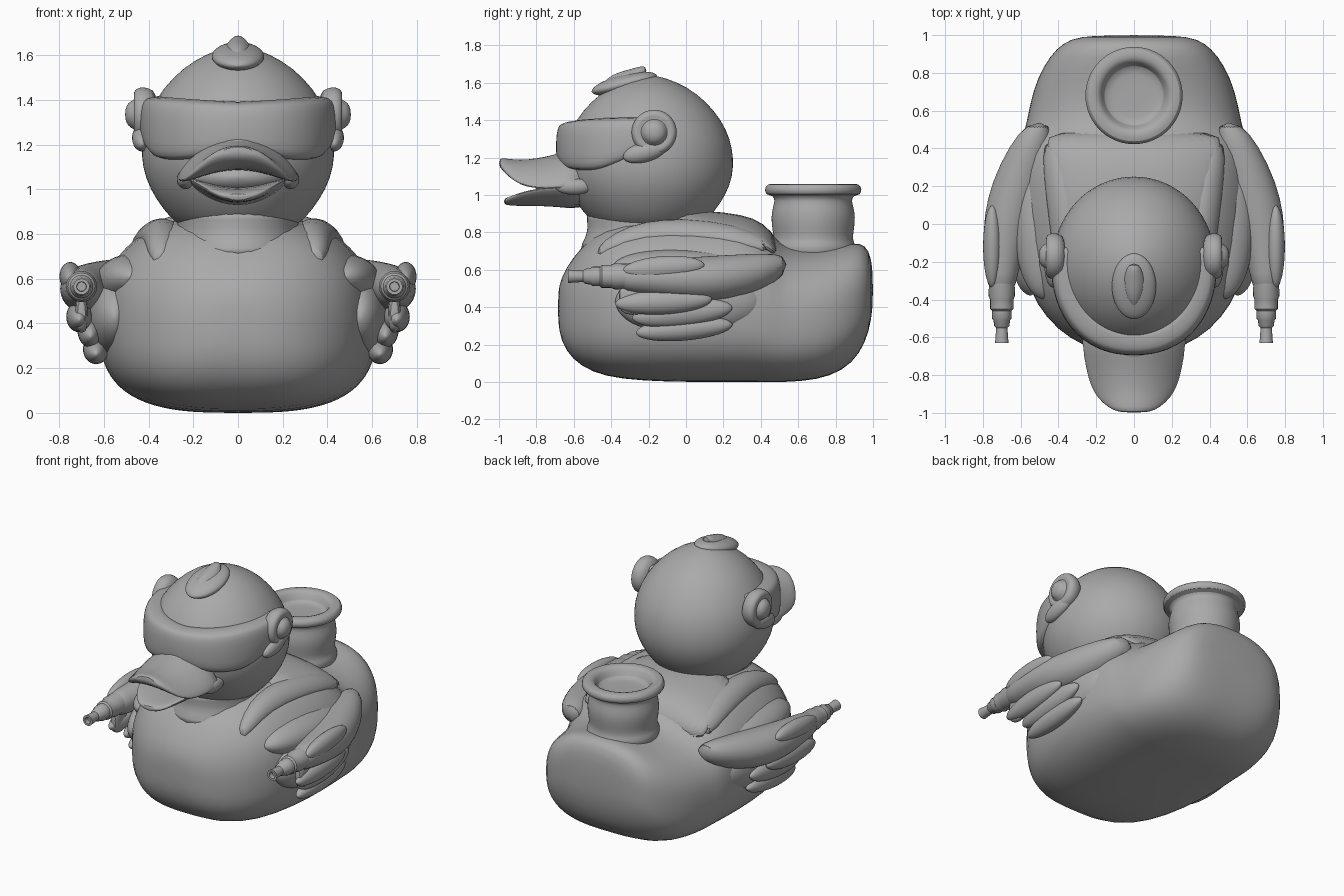
import bpy, bmesh
from math import sin, cos, pi, radians
from mathutils import Matrix

cube = bpy.data.objects.get("Cube")
if cube:
    bpy.data.objects.remove(cube, do_unlink=True)

grey = bpy.data.materials.new("plain_grey")
grey.use_nodes = True
grey.diffuse_color = (0.4, 0.4, 0.4, 1)
grey.node_tree.nodes["Principled BSDF"].inputs["Base Color"].default_value = (0.4, 0.4, 0.4, 1)


def spow(v, p):
    return (1 if v >= 0 else -1) * abs(v) ** p


def skin(name, rings, mirror=False, subsurf=1, sharp=50):
    """Join matching closed rings into a capped tube."""
    bm = bmesh.new()
    vs = [[bm.verts.new(p) for p in r] for r in rings]
    n = len(rings[0])
    for a, b in zip(vs, vs[1:]):
        for i in range(n):
            j = (i + 1) % n
            bm.faces.new((a[i], a[j], b[j], b[i]))
    bm.faces.new(vs[0][::-1])
    bm.faces.new(vs[-1])
    bmesh.ops.recalc_face_normals(bm, faces=bm.faces[:])
    me = bpy.data.meshes.new(name)
    bm.to_mesh(me)
    bm.free()
    ob = bpy.data.objects.new(name, me)
    bpy.context.collection.objects.link(ob)
    me.materials.append(grey)
    if mirror:
        ob.modifiers.new("mirror", "MIRROR")
    if subsurf:
        ob.modifiers.new("smooth", "SUBSURF").levels = subsurf
    bpy.ops.object.select_all(action="DESELECT")
    ob.select_set(True)
    bpy.context.view_layer.objects.active = ob
    bpy.ops.object.shade_smooth_by_angle(angle=radians(sharp))
    return ob


def loft(name, stations, e=2.0, n=32, **kw):
    """Stations along y: (y, x, z, half width, half height, side drop)."""
    rings = []
    for y, x, z, w, h, drop in stations:
        ring = []
        for i in range(n):
            a = 2 * pi * i / n
            c, s = spow(cos(a), 2 / e), spow(sin(a), 2 / e)
            ring.append((x + w * c, y, z + h * s - drop * c * c))
        rings.append(ring)
    return skin(name, rings, **kw)


def turned(name, profile, centre, axis="Z", scale=(1, 1), n=32, **kw):
    """Revolve (radius, distance) pairs about an axis through centre."""
    rings = []
    for r, d in profile:
        ring = []
        for i in range(n):
            a = 2 * pi * i / n
            u, v = r * cos(a) * scale[0], r * sin(a) * scale[1]
            p = {"X": (d, u, v), "Y": (u, d, v), "Z": (u, v, d)}[axis]
            ring.append(tuple(c + q for c, q in zip(centre, p)))
        rings.append(ring)
    return skin(name, rings, **kw)


def blob(name, centre, size, tilt=0, **kw):
    """Ellipsoid tilted about x, with the long way along y."""
    m = Matrix.Rotation(radians(tilt), 4, "X")
    rings = []
    for k in range(13):
        t = pi * (k + 0.15) / 12.3
        rings.append([])
        for i in range(20):
            a = 2 * pi * i / 20
            p = m @ Matrix.Diagonal((*size, 1)) @ Matrix.Translation(
                (sin(t) * cos(a), -cos(t), sin(t) * sin(a))).translation
            rings[-1].append(tuple(p[q] + centre[q] for q in range(3)))
    return skin(name, rings, **kw)


# Body: (y, half width, bottom, top)
body = [(-.685, .08, .33, .47), (-.67, .2, .22, .56), (-.61, .34, .12, .66), (-.5, .465, .05, .79),
        (-.35, .56, .015, .87), (-.1, .615, 0, .9), (.2, .63, 0, .9), (.38, .61, 0, .87),
        (.47, .59, 0, .78), (.53, .57, 0, .72), (.7, .54, .01, .71), (.84, .48, .06, .735),
        (.93, .41, .15, .75), (.98, .34, .27, .71), (1, .22, .4, .6)]
loft("body", [(y, 0, (b + t) / 2, w, (t - b) / 2, .08 * w) for y, w, b, t in body], e=2.6, n=40)

# Neck and head
turned("neck", [(.33, .68), (.295, .74), (.275, .8), (.27, .86), (.3, .94)], (0, -.2, 0), scale=(1, 1.2))
turned("head", [(.2, .8), (.28, .85), (.335, .91), (.395, 1.0), (.43, 1.1),
                (.434, 1.2), (.417, 1.3), (.372, 1.4), (.295, 1.5), (.195, 1.58), (.09, 1.625), (.02, 1.64)],
       (0, -.2, 0), scale=(1, 1.05), n=40)

# Feather tuft on the crown
loft("head_tuft", [(-.47, 0, 1.56, .012, .012, 0), (-.42, 0, 1.6, .035, .03, .01),
                   (-.36, 0, 1.63, .06, .03, .02), (-.3, 0, 1.645, .07, .03, .03),
                   (-.25, 0, 1.66, .045, .03, .01), (-.21, 0, 1.665, .025, .025, 0)], n=12)
blob("tuft_base", (0, -.33, 1.595), (.12, .18, .05), 14)

# Wraparound visor with a dipped lower edge at the cheeks
visor = []
for k in range(33):
    t = -1 + k / 16
    a = t * radians(100)
    top = 1.38 + .03 * abs(t)
    low = 1.17 - .04 * sin(pi * min(1, abs(t) * 1.15)) + .07 * max(0, abs(t) - .6) / .4
    ring = []
    for out, f in ((-.12, 0), (-.02, 0), (.002, .06), (.012, .25), (.01, .75), (-.004, .95),
                   (-.02, 1.01), (-.07, 1.06), (-.16, 1.06)):
        rx, ry = .43 + out, .485 + out
        ring.append((rx * spow(sin(a), .9), -.2 - ry * spow(cos(a), .9), low + (top - low) * f))
    visor.append(ring)
skin("visor", visor)

# Round earpieces with a domed button
turned("earpiece", [(.1, .36), (.12, .4), (.125, .435), (.112, .462), (.09, .468), (.068, .458), (.062, .48),
                    (.04, .5), (.01, .505)], (0, -.17, 1.335), axis="X", n=24, mirror=True)
blob("ear_tab", (.43, -.22, 1.23), (.045, .12, .055), 15, mirror=True)

# Open bill with thick rolled lips
loft("upper_bill", [(-.52, 0, 1.16, .27, .09, .1), (-.65, 0, 1.16, .275, .075, .11),
                    (-.75, 0, 1.145, .258, .06, .105), (-.85, 0, 1.14, .235, .05, .095),
                    (-.92, 0, 1.145, .195, .045, .065), (-.97, 0, 1.16, .14, .038, .03),
                    (-1, 0, 1.172, .08, .022, .005)], n=28)
loft("lower_bill", [(-.52, 0, .97, .24, .06, -.07), (-.7, 0, .975, .215, .035, -.07),
                    (-.85, 0, .972, .175, .032, -.05), (-.94, 0, .967, .115, .025, -.02),
                    (-.975, 0, .965, .06, .015, 0)], n=28)
blob("mouth_inside", (0, -.62, 1.055), (.225, .19, .09))
blob("bill_bridge", (0, -.64, 1.2), (.1, .1, .045), 20)
blob("bill_corner", (.235, -.6, 1.045), (.04, .1, .045), mirror=True)

# Flanged pipe on the back, open at the top
turned("back_pipe", [(.2, .62), (.23, .7), (.228, .735), (.21, .76), (.22, .82), (.226, .88), (.218, .93),
                     (.205, .97), (.215, .998), (.255, 1.0), (.262, 1.03), (.25, 1.06), (.2, 1.062),
                     (.175, 1.045), (.16, 1.0), (.13, .99), (.02, .99)], (0, .68, 0), n=32)

# Vest: shoulder rolls and back panel
loft("shoulder_roll", [(-.48, .35, .68, .03, .04, 0), (-.38, .34, .745, .07, .06, .01),
                       (-.22, .33, .8, .09, .065, .02), (0, .34, .82, .11, .06, .03),
                       (.25, .37, .79, .11, .06, .03), (.46, .41, .72, .08, .05, .02)], n=16, mirror=True)
loft("back_panel", [(-.1, 0, .86, .36, .06, .03), (.1, 0, .87, .4, .05, .05), (.3, 0, .855, .44, .045, .07),
                    (.42, 0, .81, .46, .045, .07), (.5, 0, .71, .47, .04, .04)], e=3)

# Wings reaching forward
loft("wing_arm", [(.54, .5, .63, .06, .05, 0), (.42, .55, .59, .11, .1, 0), (.22, .61, .555, .145, .125, 0),
                  (.05, .66, .55, .135, .12, 0), (-.12, .69, .555, .11, .1, 0),
                  (-.27, .7, .56, .085, .085, 0), (-.37, .7, .56, .065, .065, 0)], n=24, mirror=True)
blob("wing_shoulder", (.48, .04, .58), (.165, .44, .13), -4, mirror=True)
blob("wing_base", (.55, .02, .43), (.13, .4, .19), mirror=True)
for name, c, s, tilt in (("upper_feather", (.71, -.12, .43), (.06, .26, .07), 3),
                         ("middle_feather", (.66, -.02, .37), (.06, .27, .075), 6),
                         ("lower_feather", (.635, -.01, .285), (.06, .26, .065), 5),
                         ("thumb_feather", (.75, -.12, .61), (.05, .22, .065), 4)):
    blob(name, c, s, tilt, mirror=True)

# Stepped blaster in each wing
turned("blaster_barrel", [(.065, -.2), (.07, -.38), (.062, -.4), (.062, -.45), (.052, -.46), (.052, -.5),
                          (.044, -.51), (.04, -.54), (.03, -.55), (.034, -.61), (.036, -.63), (.022, -.63),
                          (.02, -.6)], (.7, 0, .565), axis="Y", n=20, mirror=True, subsurf=0, sharp=40)
loft("blaster_grip", [(-.36, .7, .45, .02, .06, 0), (-.33, .7, .44, .03, .08, 0),
                      (-.25, .7, .44, .03, .09, 0), (-.21, .7, .46, .02, .06, 0)], e=3, n=12, mirror=True)
